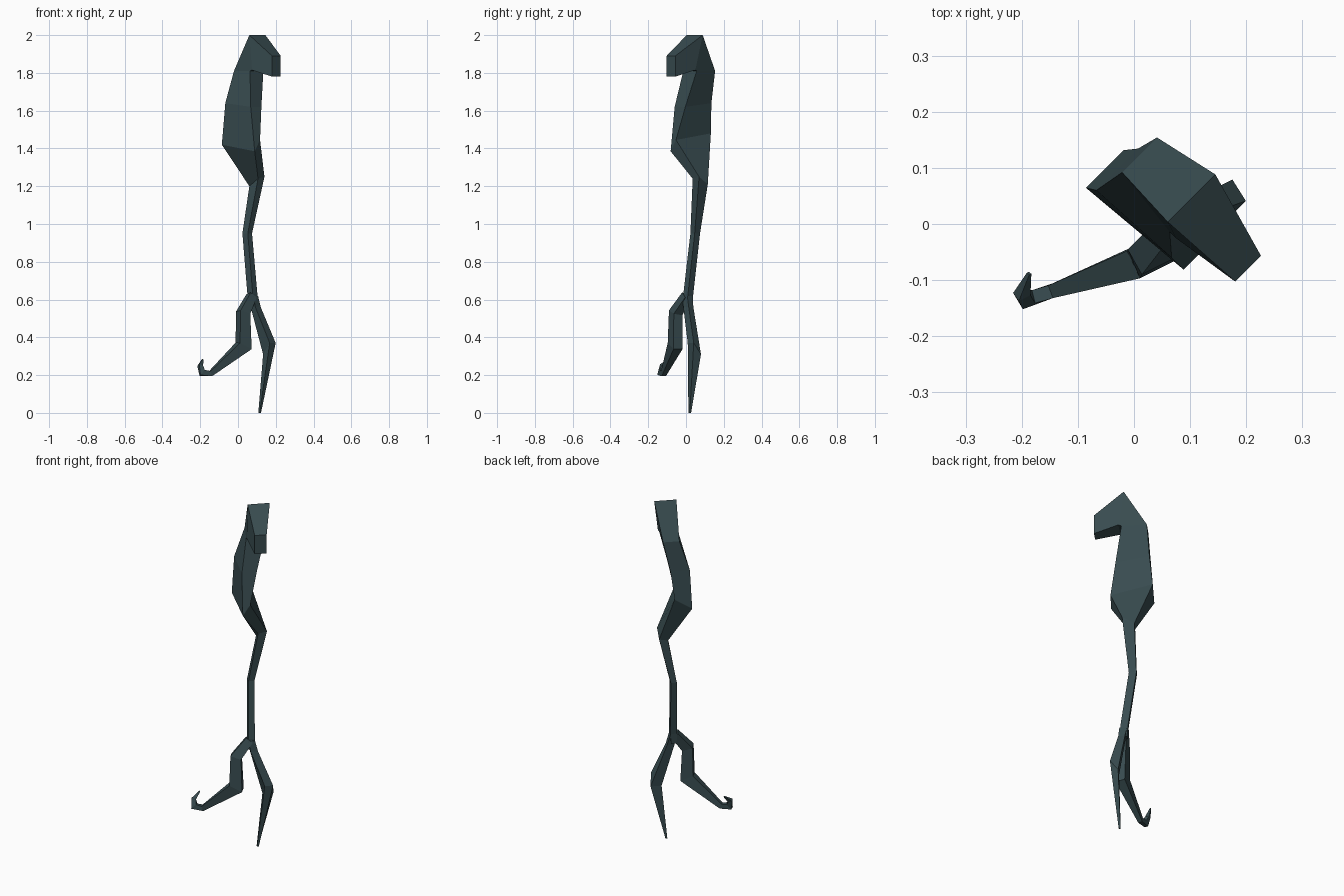
import bpy, bmesh
from mathutils import Vector

if "Cube" in bpy.data.objects:
    bpy.data.objects.remove(bpy.data.objects["Cube"])

mat = bpy.data.materials.new("dark_teal")
mat.diffuse_color = (0.04, 0.072, 0.08, 1)
mat.use_nodes = True
mat.node_tree.nodes["Principled BSDF"].inputs["Base Color"].default_value = mat.diffuse_color
R = 2 ** -0.5


def turned(d, p, z):
    """d runs to the front right, p to the back right."""
    return Vector(((d + p) * R, (p - d) * R, z))


def loft(name, rings):
    """Skin four-sided rings into one closed flat-shaded object."""
    bm = bmesh.new()
    vs = [[bm.verts.new(c) for c in ring] for ring in rings]
    for a, b in zip(vs, vs[1:]):
        for i in range(4):
            j = (i + 1) % 4
            bm.faces.new((a[i], a[j], b[j], b[i]))
    bm.faces.new(vs[0][::-1])
    bm.faces.new(vs[-1])
    bmesh.ops.recalc_face_normals(bm, faces=bm.faces)
    me = bpy.data.meshes.new(name)
    bm.to_mesh(me)
    bm.free()
    me.materials.append(mat)
    ob = bpy.data.objects.new(name, me)
    bpy.context.collection.objects.link(ob)
    return ob


def section(front, back, pf, pb, lift=0):
    """front/back = (d, z); pf/pb = p range at each; lift raises the far p side."""
    (d1, z1), (d0, z0) = front, back
    return [turned(d1, pf[0], z1), turned(d1, pf[1], z1 + lift),
            turned(d0, pb[0 + 1], z0 + lift), turned(d0, pb[0], z0)]


def tube(name, path, ref):
    """Four-sided tube through (x, y, z, half width, half depth) points."""
    pts = [Vector(q[:3]) for q in path]
    ref = Vector(ref).normalized()
    rings = []
    for i, q in enumerate(path):
        t = Vector()
        if i:
            t += (pts[i] - pts[i - 1]).normalized()
        if i < len(pts) - 1:
            t += (pts[i + 1] - pts[i]).normalized()
        s = t.cross(ref).normalized() * q[3]
        u = s.cross(t).normalized() * q[4]
        rings.append([pts[i] + s + u, pts[i] - s + u, pts[i] - s - u, pts[i] + s - u])
    return loft(name, rings)


# Stem, body, neck and bent head
loft("stem_body_head", [
    section((.065, .57), (.03, .57), (.045, .075), (.045, .075)),
    section((.065, .63), (.025, .63), (.045, .08), (.045, .08)),
    section((.02, .95), (-.02, .95), (.053, .085), (.053, .085)),
    section((.05, 1.24), (-.015, 1.2), (.1, .148), (.1, .148), .01),
    section((.12, 1.385), (-.106, 1.42), (.005, .045), (-.015, .08), .06),
    section((.09, 1.62), (-.09, 1.64), (.005, .085), (-.005, .1)),
    section((.055, 1.81), (-.08, 1.81), (.035, .135), (.05, .138)),
    section((.07, 1.815), (.04, 2.0), (.035, .14), (.045, .165)),
    section((.2, 1.78), (.2, 1.89), (.055, .12), (.055, .12)),
])

# Straight root
loft("straight_root", [
    section((.07, .62), (.03, .62), (.045, .08), (.045, .08)),
    section((.075, .56), (.04, .56), (.055, .095), (.055, .095)),
    section((.112, .37), (.068, .31), (.125, .17), (.12, .18)),
    section((.072, 0), (.062, 0), (.09, .1), (.09, .1)),
])

# Curled root ending in a small hook
tube("curled_root", [
    (.072, .003, .62, .022, .02),
    (.027, -.055, .53, .03, .026),
    (.03, -.057, .355, .038, .027),
    (-.145, -.119, .208, .014, .012),
    (-.19, -.135, .212, .018, .012),
    (-.2, -.125, .25, .012, .01),
    (-.187, -.088, .283, .003, .003),
], (.45, -.9, 0))
